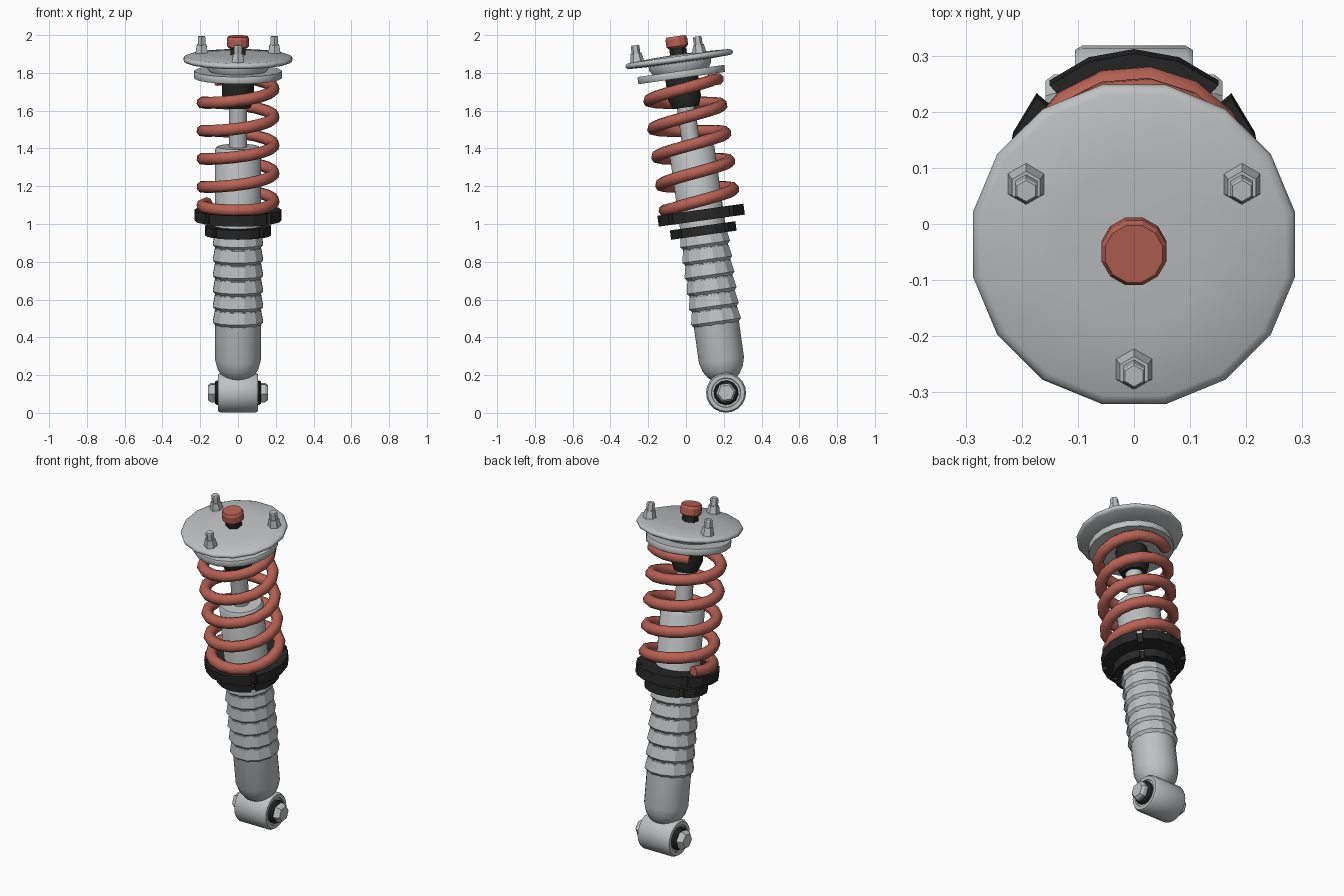
import bpy, bmesh
from math import pi, sin, cos, radians
from mathutils import Matrix, Vector

old = bpy.data.objects.get("Cube")
if old:
    bpy.data.objects.remove(old)


def material(name, rgb):
    m = bpy.data.materials.new(name)
    m.use_nodes = True
    m.diffuse_color = (*rgb, 1)
    m.node_tree.nodes["Principled BSDF"].inputs["Base Color"].default_value = (*rgb, 1)
    return m


STEEL = material("light steel", (0.52, 0.53, 0.54))
RED = material("spring red", (0.47, 0.12, 0.09))
BLACK = material("matt black", (0.02, 0.02, 0.02))

# The whole strut leans about the lower eye
LEAN = Matrix.Translation((0, 0.212, 0.107)) @ Matrix.Rotation(radians(8), 4, "X")
ALONG_X = Matrix.Rotation(pi / 2, 4, "Y")


def finish(name, bm, mat, smooth=35, local=Matrix()):
    bmesh.ops.recalc_face_normals(bm, faces=bm.faces)
    bm.transform(LEAN @ local)
    mesh = bpy.data.meshes.new(name)
    bm.to_mesh(mesh)
    bm.free()
    mesh.materials.append(mat)
    ob = bpy.data.objects.new(name, mesh)
    bpy.context.collection.objects.link(ob)
    if smooth:
        bpy.ops.object.select_all(action="DESELECT")
        ob.select_set(True)
        bpy.context.view_layer.objects.active = ob
        bpy.ops.object.shade_smooth_by_angle(angle=radians(smooth))
    return ob


def lathe(name, profile, mat, sides=16, phase=0.5, smooth=35, local=Matrix()):
    """Revolve (radius, height) points around the strut axis and cap both ends."""
    bm = bmesh.new()
    rings = []
    for r, t in profile:
        angles = [2 * pi * (i + phase) / sides for i in range(sides)]
        rings.append([bm.verts.new((r * cos(a), r * sin(a), t)) for a in angles])
    for low, high in zip(rings, rings[1:]):
        for i in range(sides):
            j = (i + 1) % sides
            bm.faces.new((low[i], low[j], high[j], high[i]))
    bm.faces.new(rings[0])
    bm.faces.new(rings[-1])
    return finish(name, bm, mat, smooth, local)


def collar(name, radius, depth, bottom, top):
    """Locking ring with four slots cut into its rim."""
    bm = bmesh.new()
    outline = []
    for q in range(4):
        for deg, r in ((41, radius), (41, radius - depth), (49, radius - depth),
                       (49, radius), (69.5, radius), (90, radius), (110.5, radius)):
            a = radians(deg + 90 * q)
            outline.append(bm.verts.new((r * cos(a), r * sin(a), bottom)))
    face = bm.faces.new(outline)
    up = bmesh.ops.extrude_face_region(bm, geom=[face], use_keep_orig=True)["geom"]
    bmesh.ops.translate(bm, vec=(0, 0, top - bottom),
                        verts=[g for g in up if isinstance(g, bmesh.types.BMVert)])
    finish(name, bm, BLACK, 0)


# Damper body: rounded foot, plain tube, shoulder
lathe("damper_body", [(0.06, 0.07), (0.085, 0.09), (0.108, 0.125), (0.122, 0.175),
                      (0.122, 1.30), (0.112, 1.315)], STEEL, 20)
lathe("piston_rod", [(0.048, 1.28), (0.048, 1.80)], STEEL, 14)

# Threaded sleeve: stacked flared rings
ROWS, START, STEP = 6, 0.36, 0.083
thread = []
for k in range(ROWS):
    t = START + k * STEP
    thread += [(0.119, t), (0.138, t + 0.02), (0.126, t + STEP - 0.002)]
lathe("threaded_sleeve", thread, STEEL, 12, smooth=0)

# Locking rings
collar("lock_ring", 0.175, 0.022, 0.842, 0.892)
collar("spring_perch", 0.23, 0.028, 0.92, 0.978)

# Coil spring, with its ends resting against the perches
PITCH, COIL_R, WIRE, SEGS = 0.15, 0.19, 0.032, 16
curve = bpy.data.curves.new("coil_spring", "CURVE")
curve.dimensions = "3D"
curve.bevel_depth = WIRE
curve.bevel_resolution = 2
curve.use_fill_caps = True
points = []
for i in range(5 * SEGS):
    a = radians(150) + 2 * pi * i / SEGS
    t = 0.95 + PITCH * (a - pi) / (2 * pi)
    t = min(max(t, 1.0), 1.65)
    points.append(LEAN @ Vector((COIL_R * cos(a), COIL_R * sin(a), t)))
spline = curve.splines.new("POLY")
spline.points.add(len(points) - 1)
for p, co in zip(spline.points, points):
    p.co = (*co, 1)
spline.use_smooth = True
curve.materials.append(RED)
bpy.context.collection.objects.link(bpy.data.objects.new("coil_spring", curve))

# Bump stop, upper seat and top mount
lathe("bump_stop", [(0.068, 1.525), (0.088, 1.575), (0.088, 1.685)], BLACK, 14)
lathe("upper_spring_seat", [(0.232, 1.682), (0.235, 1.687), (0.235, 1.715), (0.232, 1.72)],
      STEEL, 20)
lathe("mount_neck", [(0.15, 1.715), (0.168, 1.745), (0.168, 1.775)], STEEL, 20)
lathe("mount_plate", [(0.17, 1.764), (0.278, 1.768), (0.290, 1.775), (0.293, 1.784),
                      (0.288, 1.793), (0.276, 1.799), (0.14, 1.806), (0.03, 1.809)],
      STEEL, 16, smooth=50)

# Rod nut and adjuster cap
lathe("rod_nut", [(0.045, 1.79), (0.045, 1.835), (0.035, 1.86)], BLACK, 6, smooth=0)
lathe("adjuster_cap", [(0.048, 1.842), (0.060, 1.853), (0.060, 1.892), (0.053, 1.905)],
      RED, 12, smooth=0)

# Three mounting studs with flared nuts
for k, label in enumerate(("front", "left", "right")):
    a = radians(-90 + 120 * k)
    place = Matrix.Translation((0.222 * cos(a), 0.222 * sin(a), 1.795)) @ Matrix.Rotation(a, 4, "Z")
    lathe(label + "_stud_nut", [(0.038, 0), (0.036, 0.012), (0.029, 0.05)], STEEL, 6,
          phase=0, smooth=0, local=place)
    lathe(label + "_stud", [(0.023, 0.04), (0.023, 0.088), (0.019, 0.094)], STEEL, 6,
          phase=0, smooth=0, local=place)

# Lower eye with bush, through bolt and nuts
lathe("lower_eye", [(0.076, -0.097), (0.078, -0.105), (0.098, -0.105), (0.106, -0.092),
                    (0.106, 0.092), (0.098, 0.105), (0.078, 0.105), (0.076, 0.097)],
      STEEL, 20, local=ALONG_X)
lathe("rubber_bush", [(0.058, -0.122), (0.066, -0.112), (0.066, 0.112), (0.058, 0.122)],
      BLACK, 12, local=ALONG_X)
for side, label in ((1, "left"), (-1, "right")):
    lathe(label + "_bolt_nut", [(0.055, side * 0.118), (0.055, side * 0.143),
                                (0.043, side * 0.158)],
          STEEL, 6, smooth=0, local=ALONG_X)
